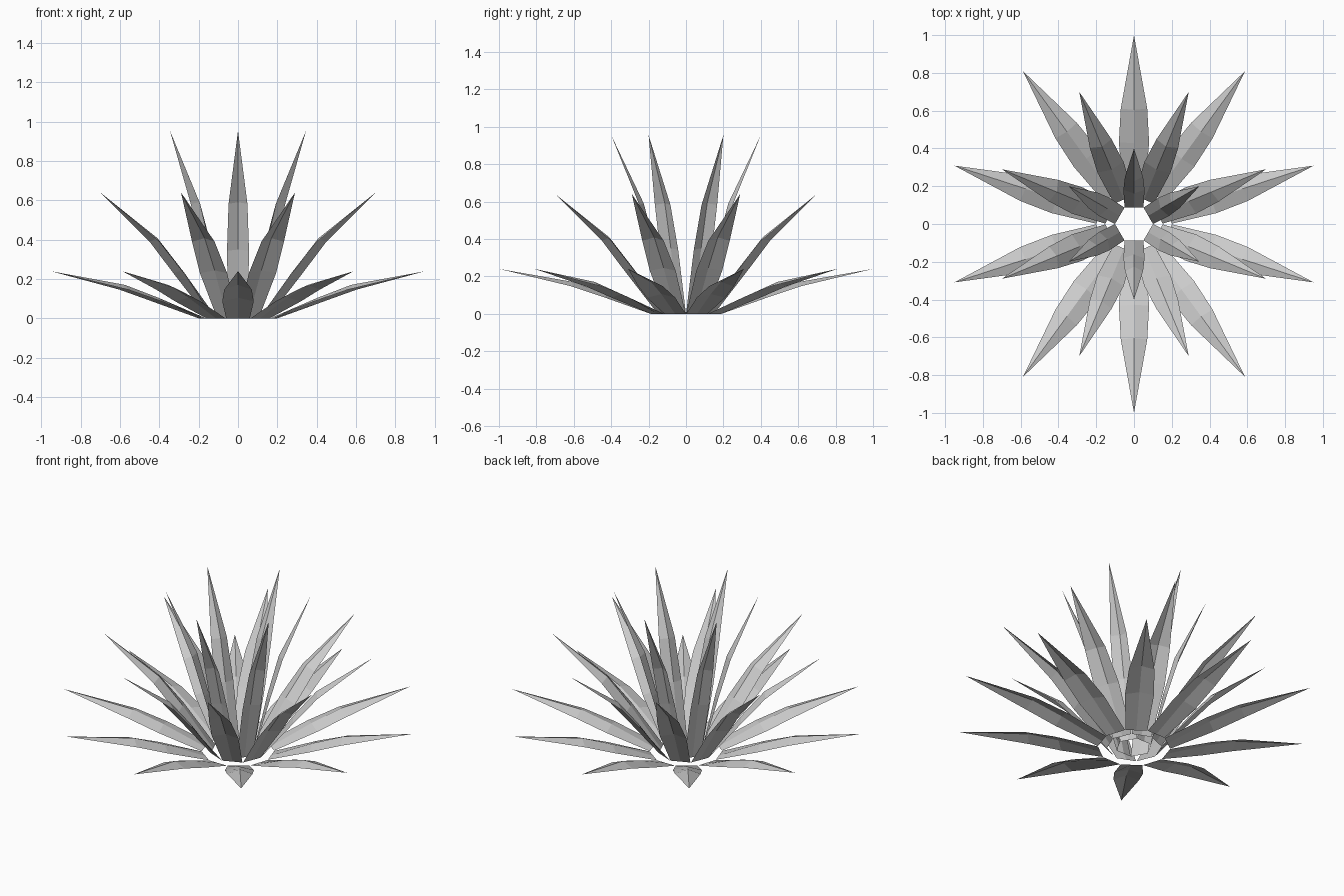
import bpy
import bmesh
from math import sin, cos, pi, radians, hypot

if "Cube" in bpy.data.objects:
    bpy.data.objects.remove(bpy.data.objects["Cube"])

# single flat colour
grey = bpy.data.materials.new("leaf_grey")
grey.diffuse_color = (0.6, 0.6, 0.6, 1.0)
grey.use_nodes = True
grey.node_tree.nodes["Principled BSDF"].inputs["Base Color"].default_value = grey.diffuse_color


def add_leaf(bm, angle, r_base, r_tip, height, half_widths):
    """Folded leaf: flat base edge, two creased sections, pointed tip."""
    out_x, out_y = cos(angle), sin(angle)
    length = hypot(r_tip - r_base, height)
    n_r, n_z = -height / length, (r_tip - r_base) / length

    def vert(r, side, z):
        return bm.verts.new((out_x * r - out_y * side, out_y * r + out_x * side, z))

    rows = []
    # (position along leaf, height fraction, ridge lift)
    sections = ((0.0, 0.0, 0.0), (0.30, 0.36, 0.02), (0.52, 0.61, 0.025))
    for (t, zf, lift), w in zip(sections, half_widths):
        r = r_base + (r_tip - r_base) * t
        z = height * zf
        rows.append((vert(r, -w, z),
                     vert(r + n_r * lift, 0, z + n_z * lift),
                     vert(r, w, z)))
    tip = vert(r_tip, 0, height)
    for a, b in zip(rows, rows[1:]):
        for i in range(2):
            bm.faces.new((a[i], b[i], b[i + 1], a[i + 1]))
    for i in range(2):
        bm.faces.new((rows[-1][i], tip, rows[-1][i + 1]))


def leaf_ring(name, count, start, *shape):
    bm = bmesh.new()
    for k in range(count):
        add_leaf(bm, radians(start) + 2 * pi * k / count, *shape)
    for f in bm.faces:
        f.normal_update()
        if f.normal.z < 0:
            f.normal_flip()
    mesh = bpy.data.meshes.new(name)
    bm.to_mesh(mesh)
    bm.free()
    mesh.materials.append(grey)
    obj = bpy.data.objects.new(name, mesh)
    bpy.context.collection.objects.link(obj)


# three rings of leaves, from low and wide to steep and narrow
leaf_ring("outer_leaves", 10, 18, 0.19, 1.0, 0.24, (0.06, 0.08, 0.07))
leaf_ring("middle_leaves", 8, 22.5, 0.14, 0.757, 0.64, (0.056, 0.075, 0.062))
leaf_ring("inner_leaves", 6, 30, 0.087, 0.40, 0.955, (0.05, 0.056, 0.048))
